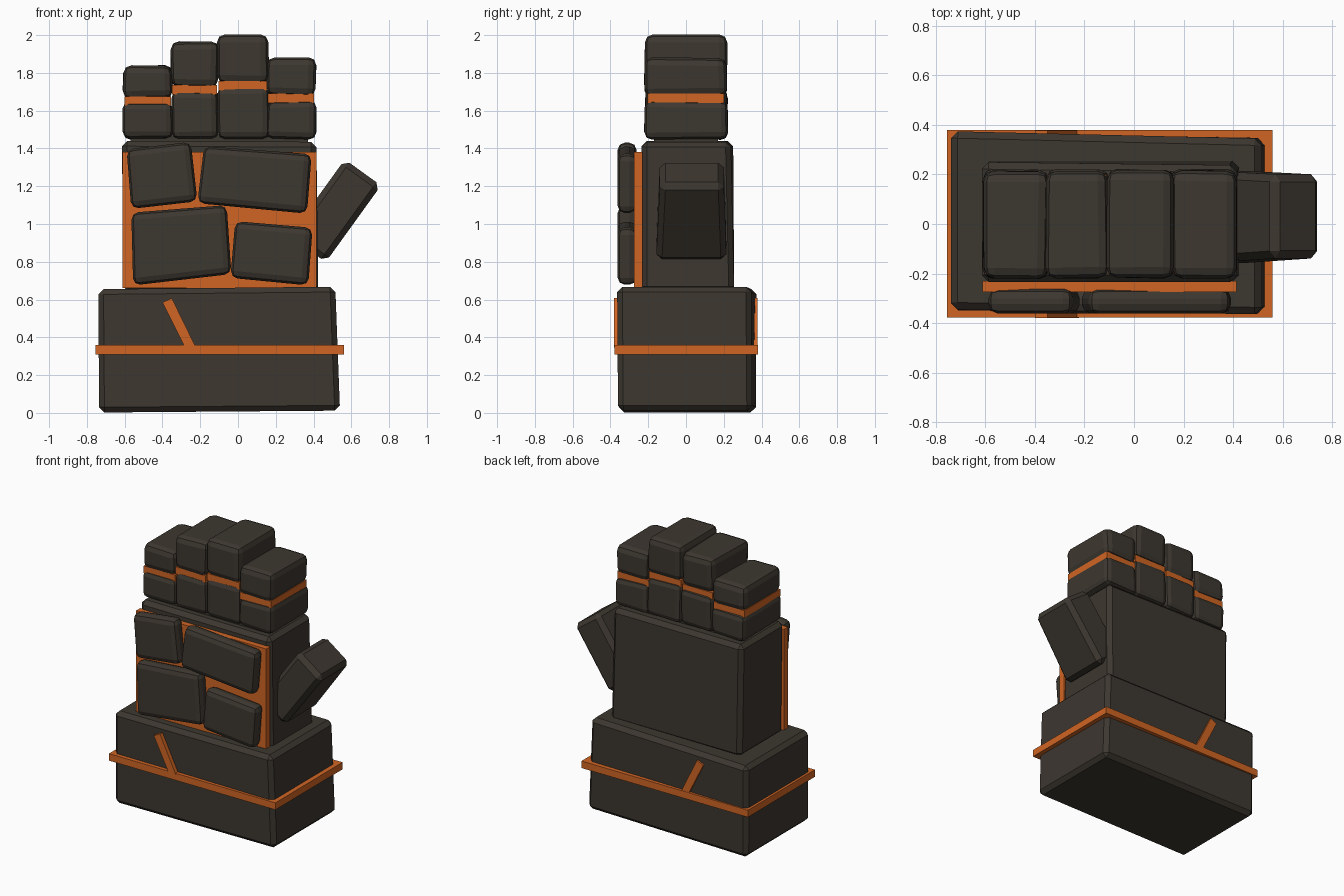
import bpy, bmesh, math, random
from mathutils import Vector, Matrix

if "Cube" in bpy.data.objects:
    bpy.data.objects.remove(bpy.data.objects["Cube"])

random.seed(4)

def material(name, rgb):
    m = bpy.data.materials.new(name)
    m.diffuse_color = (*rgb, 1)
    m.use_nodes = True
    m.node_tree.nodes["Principled BSDF"].inputs["Base Color"].default_value = m.diffuse_color
    return m

STONE = material("dark_stone", (0.046, 0.038, 0.029))
GLOW = material("ember_orange", (0.63, 0.13, 0.017))

def block(name, quad, front, back, mat, bevel=0.0, segs=2, jitter=0.0):
    """Prism from a front-view quad (TL, TR, BR, BL in x,z); front/back are y values
    per corner or one number."""
    front = front if isinstance(front, (tuple, list)) else [front] * 4
    back = back if isinstance(back, (tuple, list)) else [back] * 4
    j = lambda: random.uniform(-jitter, jitter)
    bm = bmesh.new()
    f = [bm.verts.new((x + j(), y + j(), z + j())) for (x, z), y in zip(quad, front)]
    b = [bm.verts.new((x + j(), y + j(), z + j())) for (x, z), y in zip(quad, back)]
    bm.faces.new(f)
    bm.faces.new(b[::-1])
    for i in range(4):
        k = (i + 1) % 4
        bm.faces.new((f[k], f[i], b[i], b[k]))
    bmesh.ops.recalc_face_normals(bm, faces=bm.faces[:])
    if bevel:
        bmesh.ops.bevel(bm, geom=bm.edges[:], offset=bevel, segments=segs,
                        profile=0.5, affect='EDGES', clamp_overlap=True)
    bmesh.ops.recalc_face_normals(bm, faces=bm.faces[:])
    me = bpy.data.meshes.new(name)
    bm.to_mesh(me)
    bm.free()
    me.materials.append(mat)
    ob = bpy.data.objects.new(name, me)
    bpy.context.collection.objects.link(ob)
    return ob

def rect(x0, x1, z0, z1):
    return [(x0, z1), (x1, z1), (x1, z0), (x0, z0)]

# Cuff: big, slightly skewed block
block("cuff", [(-0.74, 0.655), (0.515, 0.668), (0.54, 0.012), (-0.735, 0.002)],
      (-0.345, -0.365, -0.36, -0.355), (0.375, 0.345, 0.35, 0.37), STONE, 0.028, 1)

# Orange band round the cuff and slanted bar passing through it
block("cuff_band", rect(-0.755, 0.56, 0.31, 0.36), -0.378, 0.38, GLOW)
block("cuff_slash", [(-0.40, 0.585), (-0.35, 0.607), (-0.222, 0.345), (-0.28, 0.345)],
      -0.38, 0.378, GLOW)

# Palm and glowing back plate
block("palm", [(-0.615, 1.44), (0.415, 1.435), (0.425, 0.64), (-0.605, 0.64)],
      -0.235, (0.25, 0.237, 0.255, 0.255), STONE, 0.028, 1)
block("palm_plate", rect(-0.612, 0.415, 0.66, 1.38), -0.275, -0.23, GLOW)

# Four stone slabs on the plate
slabs = [
    [(-0.59, 1.395), (-0.25, 1.435), (-0.215, 1.12), (-0.565, 1.08)],
    [(-0.18, 1.412), (0.39, 1.37), (0.365, 1.055), (-0.215, 1.11)],
    [(-0.565, 1.06), (-0.06, 1.10), (-0.035, 0.735), (-0.555, 0.675)],
    [(-0.015, 1.015), (0.395, 0.98), (0.372, 0.675), (-0.04, 0.715)],
]
for i, q in enumerate(slabs):
    block(f"slab_{i + 1}", q, -0.362, -0.262, STONE, 0.038)

# Fingers: lower block, orange joint, upper block
fingers = [  # x0, x1, joint bottom, joint top, tip
    (-0.608, -0.347, 1.625, 1.675, 1.84),
    (-0.355, -0.103, 1.685, 1.735, 1.965),
    (-0.108, 0.162, 1.706, 1.756, 2.0),
    (0.152, 0.412, 1.64, 1.69, 1.882),
]
for i, (x0, x1, a, b, tip) in enumerate(fingers):
    n = i + 1
    block(f"finger_{n}_lower", rect(x0, x1, 1.45, a + 0.015),
          -0.218, 0.22, STONE, 0.036, 2, 0.006)
    block(f"finger_{n}_joint", rect(x0 + 0.006, x1 - 0.009, a, b), -0.204, 0.2, GLOW)
    block(f"finger_{n}_upper", rect(x0, x1, b - 0.012, tip),
          -0.218, 0.215, STONE, 0.042, 2, 0.005)
# Hidden knuckle strip closing the gap between palm and fingers
block("knuckle_core", rect(-0.57, 0.37, 1.40, 1.48), -0.17, 0.17, STONE)

# Thumb: slanted tapered block
thumb = block("thumb", rect(-0.118, 0.118, -0.25, 0.25),
              (-0.138, -0.138, -0.158, -0.158), (0.2, 0.2, 0.215, 0.215), STONE, 0.03, 1)
thumb.data.transform(Matrix.Translation((0.515, 0, 1.07))
                     @ Matrix.Rotation(math.radians(35.8), 4, 'Y'))
